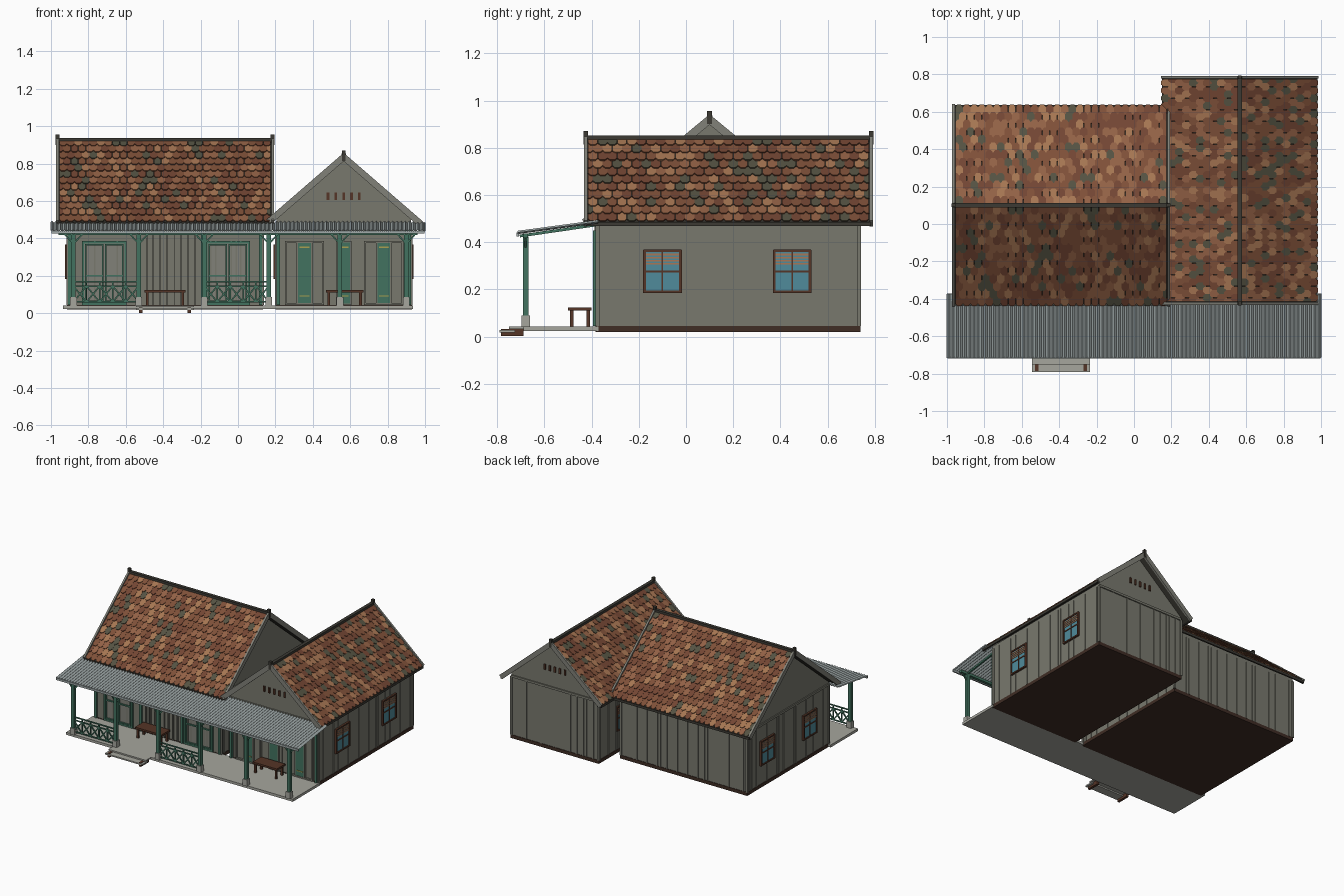
import bpy, bmesh, math, random
from mathutils import Matrix, Vector

if "Cube" in bpy.data.objects:
    bpy.data.objects.remove(bpy.data.objects["Cube"])

random.seed(4)
I = Matrix.Identity(4)


def material(name, r, g, b):
    m = bpy.data.materials.new(name)
    m.diffuse_color = (r, g, b, 1)
    m.use_nodes = True
    m.node_tree.nodes["Principled BSDF"].inputs["Base Color"].default_value = m.diffuse_color
    return m


WALL = material("wall_grey", .19, .19, .155)
TRIM = material("trim_grey", .22, .22, .19)
STONE = material("stone", .38, .38, .34)
METAL = material("metal_sheet", .36, .41, .41)
GREEN = material("green", .055, .17, .115)
GLASS = material("glass", .08, .26, .33)
WOOD = material("dark_wood", .05, .026, .018)
RUST = material("rust_wood", .09, .035, .02)
RIDGE = material("ridge", .045, .042, .034)
BLIND = material("blind", .4, .18, .09)
BRASS = material("brass", .4, .35, .08)
TILES = [material("tile_%d" % i, *c) for i, c in enumerate(
    [(.21, .08, .04), (.38, .18, .085), (.17, .06, .033), (.09, .085, .055), (.29, .12, .06)])]


def finish(name, bm, mats, M=I):
    bmesh.ops.recalc_face_normals(bm, faces=bm.faces)
    me = bpy.data.meshes.new(name)
    bm.to_mesh(me)
    bm.free()
    ob = bpy.data.objects.new(name, me)
    ob.matrix_world = M
    for m in mats if isinstance(mats, list) else [mats]:
        me.materials.append(m)
    bpy.context.collection.objects.link(ob)
    return ob


def boxes(name, mat, items, M=I):
    """Boxes given as x0, x1, y0, y1, z0, z1."""
    bm = bmesh.new()
    for x0, x1, y0, y1, z0, z1 in items:
        T = Matrix.Translation(((x0 + x1) / 2, (y0 + y1) / 2, (z0 + z1) / 2))
        bmesh.ops.create_cube(bm, size=1, matrix=T @ Matrix.Diagonal((x1 - x0, y1 - y0, z1 - z0, 1)))
    return finish(name, bm, mat, M)


def bars(name, mat, segs, w, h, M=I):
    """Rectangular bars between pairs of points."""
    bm = bmesh.new()
    for p, q in segs:
        p, q = Vector(p), Vector(q)
        R = (q - p).to_track_quat('Z', 'Y').to_matrix().to_4x4()
        bmesh.ops.create_cube(bm, size=1, matrix=Matrix.Translation((p + q) / 2) @ R
                              @ Matrix.Diagonal((w, h, (q - p).length, 1)))
    return finish(name, bm, mat, M)


def prism(name, mat, pts, x0, x1, M):
    bm = bmesh.new()
    f = bm.faces.new([bm.verts.new((x0, y, z)) for y, z in pts])
    g = bmesh.ops.extrude_face_region(bm, geom=[f])
    bmesh.ops.translate(bm, vec=(x1 - x0, 0, 0), verts=[v for v in g["geom"] if isinstance(v, bmesh.types.BMVert)])
    return finish(name, bm, mat, M)


def tiles(name, L, hw, zr, ze, cols, rows, M):
    bm = bmesh.new()
    ln = math.hypot(hw, zr - ze)
    w, h = L / cols, ln / rows
    for s in (-1, 1):
        d, n = Vector((0, s * hw, ze - zr)) / ln, Vector((0, s * (zr - ze), hw)) / ln
        for r in range(rows):
            odd = r % 2
            for c in range(cols + odd):
                x = -L / 2 + (c + .5 - odd * .5) * w
                v0, v1 = max(0, (r - .3) * h), (r + 1) * h
                low = []
                for u, v, lift in ((-.49, v0, .001), (.49, v0, .001), (.49, v1 - .3 * h, .007),
                                   (.24, v1, .009), (-.24, v1, .009), (-.49, v1 - .3 * h, .007)):
                    px = max(-L / 2, min(L / 2, x + u * w))
                    low.append(Vector((px, 0, zr)) + d * v + n * lift)
                a = [bm.verts.new(p) for p in low]
                b = [bm.verts.new(p + n * .006) for p in low]
                k = random.choices(range(5), (5, 2.5, 4, 2, 3))[0]
                fs = [bm.faces.new(a), bm.faces.new(b)]
                fs += [bm.faces.new((a[i], a[i - 1], b[i - 1], b[i])) for i in range(6)]
                for f in fs:
                    f.material_index = k
    return finish(name, bm, TILES, M)


def wing(name, M, wl, whw, rl, rhw, zr, ze, cols, rows):
    """House wing with its ridge along local x."""
    roof_z = lambda y: zr - (zr - ze) * abs(y) / rhw - .02
    X, R = wl / 2, rl / 2
    prism(name + "_walls", WALL, [(-whw, .04), (whw, .04), (whw, roof_z(whw)), (0, roof_z(0)),
                                  (-whw, roof_z(whw))], -X, X, M)
    boxes(name + "_base", WOOD, [(-X - .004, X + .004, -whw - .004, whw + .004, .02, .045)], M)
    prism(name + "_roof_deck", RIDGE, [(-rhw, ze), (0, zr), (rhw, ze), (rhw, ze - .012), (0, zr - .018),
                                       (-rhw, ze - .012)], -R, R, M)
    tiles(name + "_roof_tiles", rl - .02, rhw, zr, ze, cols, rows, M)
    bars(name + "_bargeboards", TRIM, [((e * R, s * rhw, ze), (e * R, 0, zr))
                                       for e in (-1, 1) for s in (-1, 1)], .014, .034, M)
    boxes(name + "_ridge_cap", RIDGE, [(-R, R, -.012, .012, zr - .01, zr + .018)]
          + [(e * R - .01, e * R + .01, -.01, .01, zr - .02, zr + .036) for e in (-1, 1)], M)
    boxes(name + "_eaves", RIDGE, [(-R, R, s * rhw - .006, s * rhw + .006, ze - .012, ze + .006) for s in (-1, 1)], M)
    # irregular battens along every wall, with corner posts and gable beams
    it = []
    for half, side in ((X, True), (whw, False)):
        for s in (-1, 1):
            p = -half + .005
            while p < half:
                q = (p - .004, p + .004)
                f = s * (whw if side else X)
                g = (f - .005, f + .005)
                it.append((*q, *g, .045, ze) if side else (*g, *q, .045, ze))
                p += random.choice((.025, .055, .085, .12))
    it += [(e * X - .008, e * X + .008, -whw, whw, ze - .005, ze + .012) for e in (-1, 1)]
    it += [(e * X - .008, e * X + .008, s * whw - .008, s * whw + .008, .045, ze) for e in (-1, 1) for s in (-1, 1)]
    boxes(name + "_battens", WALL, it, M)


def window(name, x, y, deg):
    M = Matrix.Translation((x, y, 0)) @ Matrix.Rotation(math.radians(deg), 4, 'Z')
    boxes(name + "_glass", GLASS, [(-.075, .075, -.008, .005, .19, .36)], M)
    boxes(name + "_frame", RUST, [(s * .076 - .006, s * .076 + .006, -.014, .005, .185, .366) for s in (-1, 1)]
          + [(-.08, .08, -.014, .005, z, z + .01) for z in (.184, .358)]
          + [(-.003, .003, -.012, 0, .19, .36), (-.075, .075, -.012, 0, .272, .28)], M)
    boxes(name + "_blind", BLIND, [(-.07, .07, -.011, 0, z, z + .007) for z in (.305, .318, .331, .344)], M)


# the two wings
wing("long_wing", Matrix.Translation((-.39, .1, 0)), 1.04, .48, 1.15, .53, .92, .482, 28, 13)
wing("cross_wing", Matrix.Translation((.565, .18, 0)) @ Matrix.Rotation(math.pi / 2, 4, 'Z'),
     1.11, .36, 1.21, .41, .835, .48, 29, 11)
boxes("gable_vents", RUST, [(.565 + k * .042 - .007, .565 + k * .042 + .007, y - .008, y + .008, .605, .645)
                            for k in range(-2, 3) for y in (-.375, .735)])

# side windows
for i, y in enumerate((-.1, .45)):
    window("right_window_%d" % i, .925, y, 90)
    window("inner_window_%d" % i, .205, y, -90)
for i, y in enumerate((-.15, .35)):
    window("left_window_%d" % i, -.91, y, -90)


def framed(x0, x1, y, z0, z1, t):
    return [(x0, x0 + t, y - .014, y, z0, z1), (x1 - t, x1, y - .014, y, z0, z1),
            (x0, x1, y - .014, y, z1 - t, z1), (x0, x1, y - .014, y, z0, z0 + t)]


# shuttered openings on the front of the long wing
fr, pan = [], []
for c in (-.715, -.055):
    fr += framed(c - .12, c + .12, -.378, .045, .385, .012)
    for s in (-1, 1):
        fr += framed(c + s * .054 - .05, c + s * .054 + .05, -.38, .06, .37, .008)
        fr.append((c + s * .054 - .05, c + s * .054 + .05, -.392, -.38, .195, .205))
    pan.append((c - .11, c + .11, -.384, -.375, .05, .38))
boxes("shutter_frames", GREEN, fr)
boxes("shutter_panels", TRIM, pan)
boxes("front_slats", WALL, [(-.53 + i * .037, -.522 + i * .037, -.39, -.378, .045, .44) for i in range(10)])

# doors on the front of the cross wing
fr, leaf, pulls = [], [], []
for c in (.355, .565, .78):
    if c != .565:
        fr += framed(c - .105, c + .105, -.375, .045, .385, .01)
    fr += framed(c - .042, c + .042, -.375, .045, .385, .008)
    leaf.append((c - .034, c + .034, -.386, -.37, .05, .38))
    pulls += [(c - .026, c + .026, -.389, -.38, z, z + .006) for z in (.09, .35)]
boxes("door_frames", WALL, fr)
boxes("door_leaves", GREEN, leaf)
boxes("door_strips", BRASS, pulls)
boxes("wall_posts", GREEN, [(x - .009, x + .009, -.395, -.372, .045, .45) for x in (-.9, -.53, -.19, .12, .215, .915)])

# porch floor and steps
boxes("porch_floor", STONE, [(-.935, .935, -.69, -.37, .023, .042)])
boxes("step_treads", STONE, [(-.545, -.235, -.79, -.725, .018, .028), (-.545, -.235, -.75, -.685, .032, .042)])
boxes("step_stringers", RUST, [(x - .009, x + .009, -.785, -.69, .002, .031) for x in (-.52, -.26)])

# porch posts, braces and beam
PX, PY = (-.88, -.53, -.18, .165, .545, .9), -.68
boxes("post_bases", STONE, [(x - .018, x + .018, PY - .018, PY + .018, .04, .088) for x in PX])
boxes("porch_posts", GREEN, [(x - .012, x + .012, PY - .012, PY + .012, .085, .425) for x in PX])
boxes("porch_beam", GREEN, [(-.96, .96, PY - .01, PY + .01, .418, .436)])
bars("post_braces", GREEN, [((x, PY, .37), (x + s * .045, PY, .42)) for x in PX for s in (-1, 1)], .008, .008)
bars("porch_rafters", GREEN, [((x, -.705, .426), (x, -.375, .474)) for x in PX], .012, .012)

# railings with crossed lattice
rail = []
for a, b in ((PX[0], PX[1]), (PX[2], PX[3])):
    rail += [((a, PY, z), (b, PY, z)) for z in (.06, .145, .168)]
    n, w = 5, (b - a) / 5
    for i in range(n):
        l, r = a + i * w, a + (i + 1) * w
        rail += [((l, PY, .06), (r, PY, .145)), ((l, PY, .145), (r, PY, .06)), ((r, PY, .06), (r, PY, .168))]
bars("railings", GREEN, rail, .008, .008)

# benches
for i, (a, b) in enumerate(((-.5, -.28), (.47, .67))):
    boxes("bench_%d" % i, RUST, [(a, b, -.5, -.4, .11, .124)]
          + [(x - .007, x + .007, y - .007, y + .007, .042, .112) for x in (a + .015, b - .015) for y in (-.485, -.415)])

# corrugated porch roof with a front gutter
bm = bmesh.new()
prev = None
for i in range(361):
    x, o = -1 + i / 180, .005 * math.sin(i * math.pi / 2)
    row = [bm.verts.new((x, -.715, .441 + o)), bm.verts.new((x, -.373, .487 + o))]
    if prev:
        bm.faces.new((prev[0], row[0], row[1], prev[1]))
    prev = row
roof = finish("porch_roof", bm, METAL)
mod = roof.modifiers.new("thickness", 'SOLIDIFY')
mod.thickness, mod.offset = .004, 0
boxes("porch_gutter", METAL, [(-.998, .998, -.718, -.708, .425, .44)])
